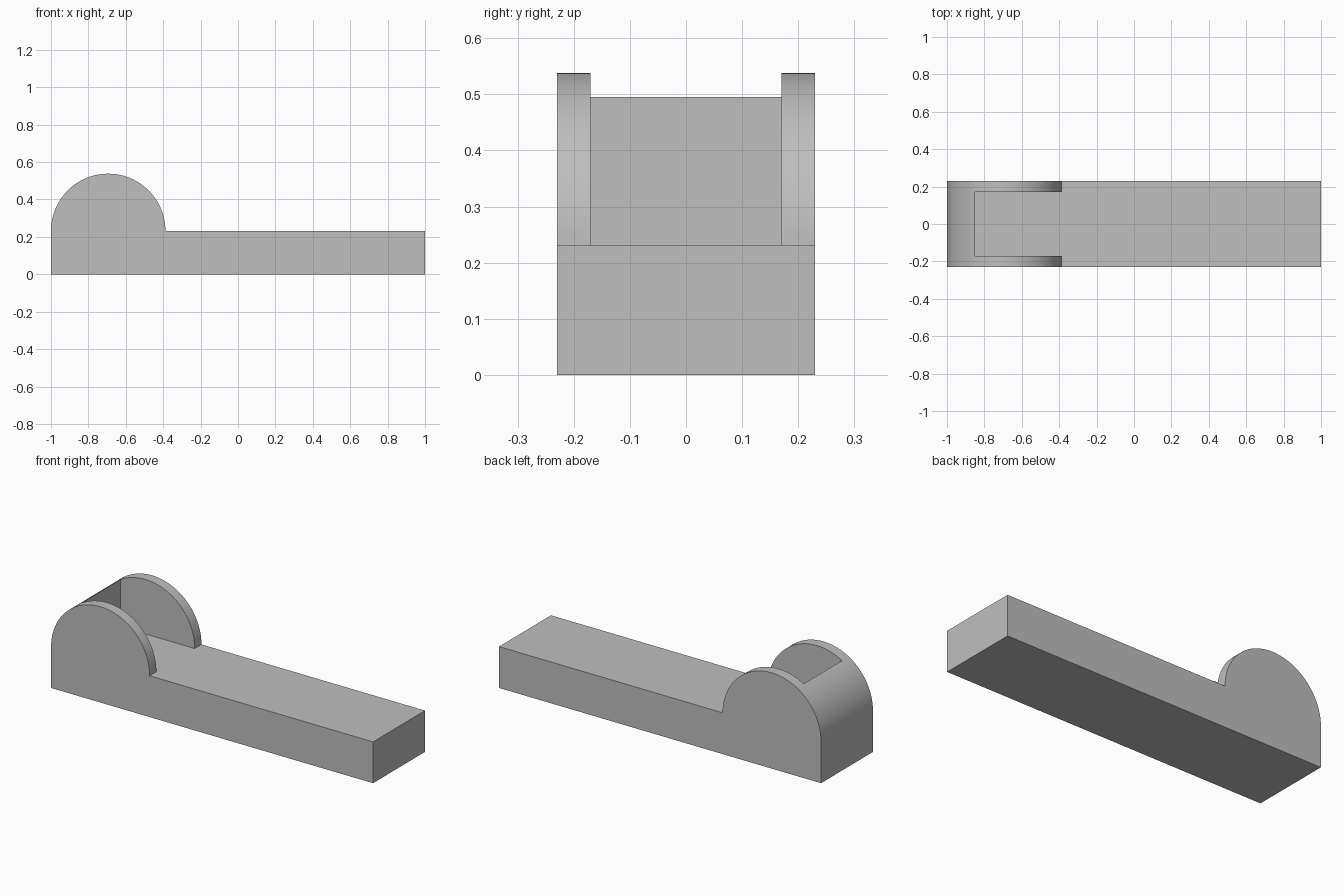
import bpy
import bmesh
from math import cos, sin, pi, radians

cube = bpy.data.objects.get("Cube")
if cube:
    bpy.data.objects.remove(cube, do_unlink=True)

DECK = 0.232         # height of the flat bar
HALF_WIDTH = 0.23
RADIUS = 0.306
CENTRE_X = RADIUS - 1
SLOT_HALF = 0.17     # half the gap between the round cheeks
WALL_X = -0.85       # inner face of the end wall
SEGMENTS = 48

grey = bpy.data.materials.new("light grey")
grey.use_nodes = True
colour = (0.52, 0.52, 0.52, 1)
grey.diffuse_color = colour
grey.node_tree.nodes["Principled BSDF"].inputs["Base Color"].default_value = colour


def extrude_profile(name, points, half_depth):
    """Extrude an (x, z) outline symmetrically along y."""
    bm = bmesh.new()
    face = bm.faces.new([bm.verts.new((x, -half_depth, z)) for x, z in points])
    result = bmesh.ops.extrude_face_region(bm, geom=[face])
    verts = [v for v in result["geom"] if isinstance(v, bmesh.types.BMVert)]
    bmesh.ops.translate(bm, verts=verts, vec=(0, 2 * half_depth, 0))
    bmesh.ops.recalc_face_normals(bm, faces=bm.faces)
    mesh = bpy.data.meshes.new(name)
    bm.to_mesh(mesh)
    bm.free()
    mesh.materials.append(grey)
    obj = bpy.data.objects.new(name, mesh)
    bpy.context.collection.objects.link(obj)
    return obj


# Flat bar with a half-round end
arc = [(CENTRE_X + RADIUS * cos(pi * i / SEGMENTS),
        DECK + RADIUS * sin(pi * i / SEGMENTS)) for i in range(SEGMENTS + 1)]
body = extrude_profile("slotted_bar", [(-1, 0), (1, 0), (1, DECK)] + arc, HALF_WIDTH)

# Slot between the two cheeks, open at the top and towards the bar
slot = extrude_profile("slot_cutter", [(WALL_X, DECK), (-0.3, DECK),
                                       (-0.3, 0.7), (WALL_X, 0.7)], SLOT_HALF)
slot.hide_render = True

cut = body.modifiers.new("slot", "BOOLEAN")
cut.operation = "DIFFERENCE"
cut.solver = "EXACT"
cut.object = slot

bpy.ops.object.select_all(action="DESELECT")
body.select_set(True)
bpy.context.view_layer.objects.active = body
bpy.ops.object.modifier_apply(modifier=cut.name)
bpy.data.objects.remove(slot, do_unlink=True)
bpy.ops.object.shade_smooth_by_angle(angle=radians(30))
